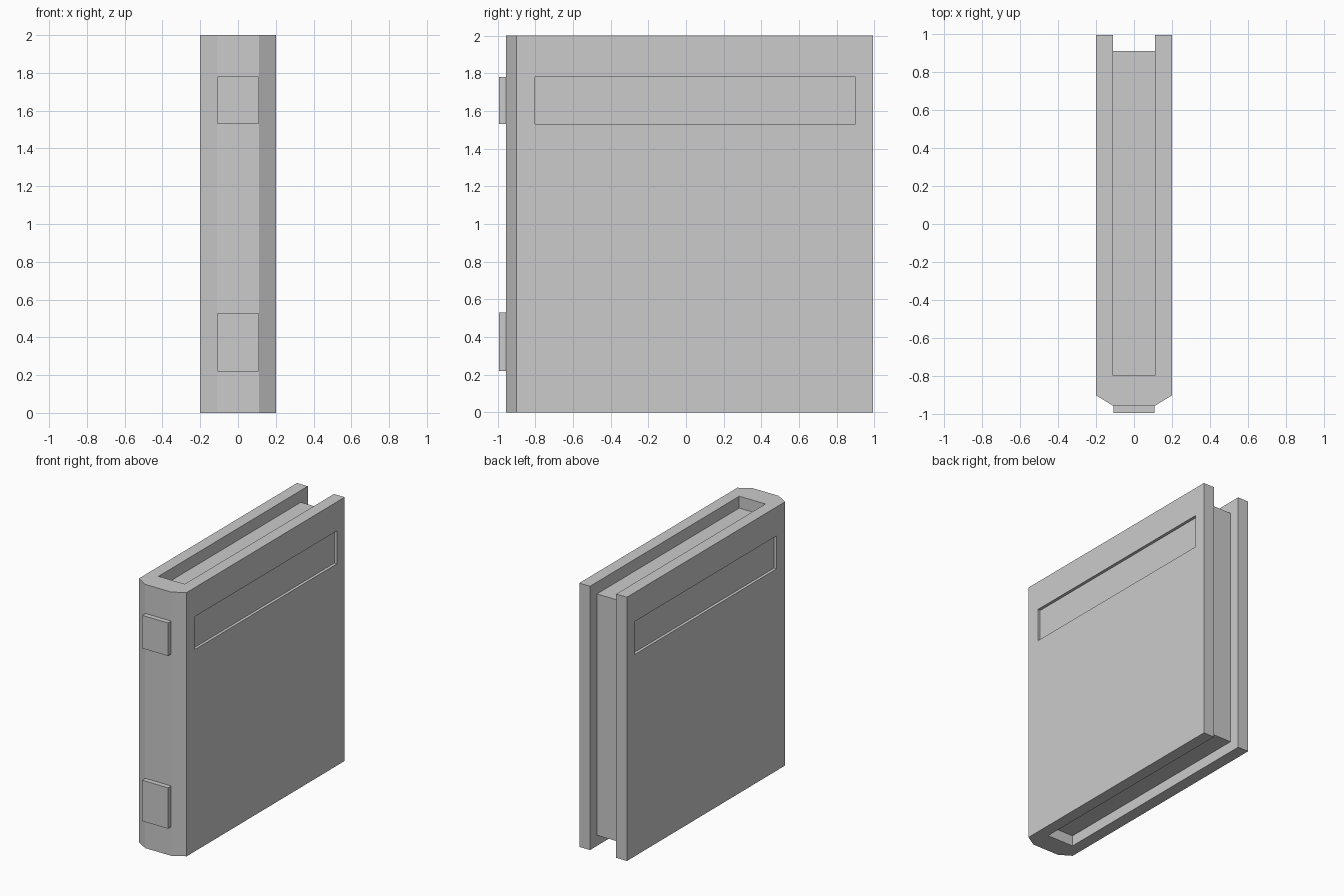
import bpy
import bmesh

if "Cube" in bpy.data.objects:
    bpy.data.objects.remove(bpy.data.objects["Cube"])


def add_object(name, bm):
    bmesh.ops.recalc_face_normals(bm, faces=bm.faces)
    mesh = bpy.data.meshes.new(name)
    bm.to_mesh(mesh)
    bm.free()
    obj = bpy.data.objects.new(name, mesh)
    bpy.context.collection.objects.link(obj)
    return obj


def extrude_z(name, profile, z0, z1):
    bm = bmesh.new()
    face = bm.faces.new([bm.verts.new((x, y, z0)) for x, y in profile])
    top = bmesh.ops.extrude_face_region(bm, geom=[face])["geom"]
    verts = [g for g in top if isinstance(g, bmesh.types.BMVert)]
    bmesh.ops.translate(bm, vec=(0, 0, z1 - z0), verts=verts)
    return add_object(name, bm)


def box(name, x0, x1, y0, y1, z0, z1):
    return extrude_z(name, [(x0, y0), (x1, y0), (x1, y1), (x0, y1)], z0, z1)


# Cover: U-shaped section with a chamfered spine
half = [(0.11, -0.955), (0.20, -0.90), (0.20, 0.993), (0.11, 0.993), (0.11, -0.795)]
profile = half + [(-x, y) for x, y in reversed(half)]
cover = extrude_z("book_cover", profile, 0, 2)

# Shallow label recess on both boards
bpy.context.view_layer.objects.active = cover
for s in (-1, 1):
    cutter = box("recess_cutter", min(s * 0.178, s * 0.3), max(s * 0.178, s * 0.3),
                 -0.80, 0.90, 1.53, 1.78)
    cutter.hide_render = True
    mod = cover.modifiers.new("label_recess", 'BOOLEAN')
    mod.operation = 'DIFFERENCE'
    mod.solver = 'EXACT'
    mod.object = cutter
    bpy.ops.object.modifier_apply(modifier=mod.name)
    bpy.data.objects.remove(cutter)

# Page block, set in from the cover edges
box("page_block", -0.11, 0.11, -0.795, 0.91, 0.08, 1.91)

# Raised bands on the spine
for name, z0, z1 in (("lower_spine_band", 0.22, 0.53), ("upper_spine_band", 1.53, 1.78)):
    box(name, -0.108, 0.108, -0.993, -0.95, z0, z1)
